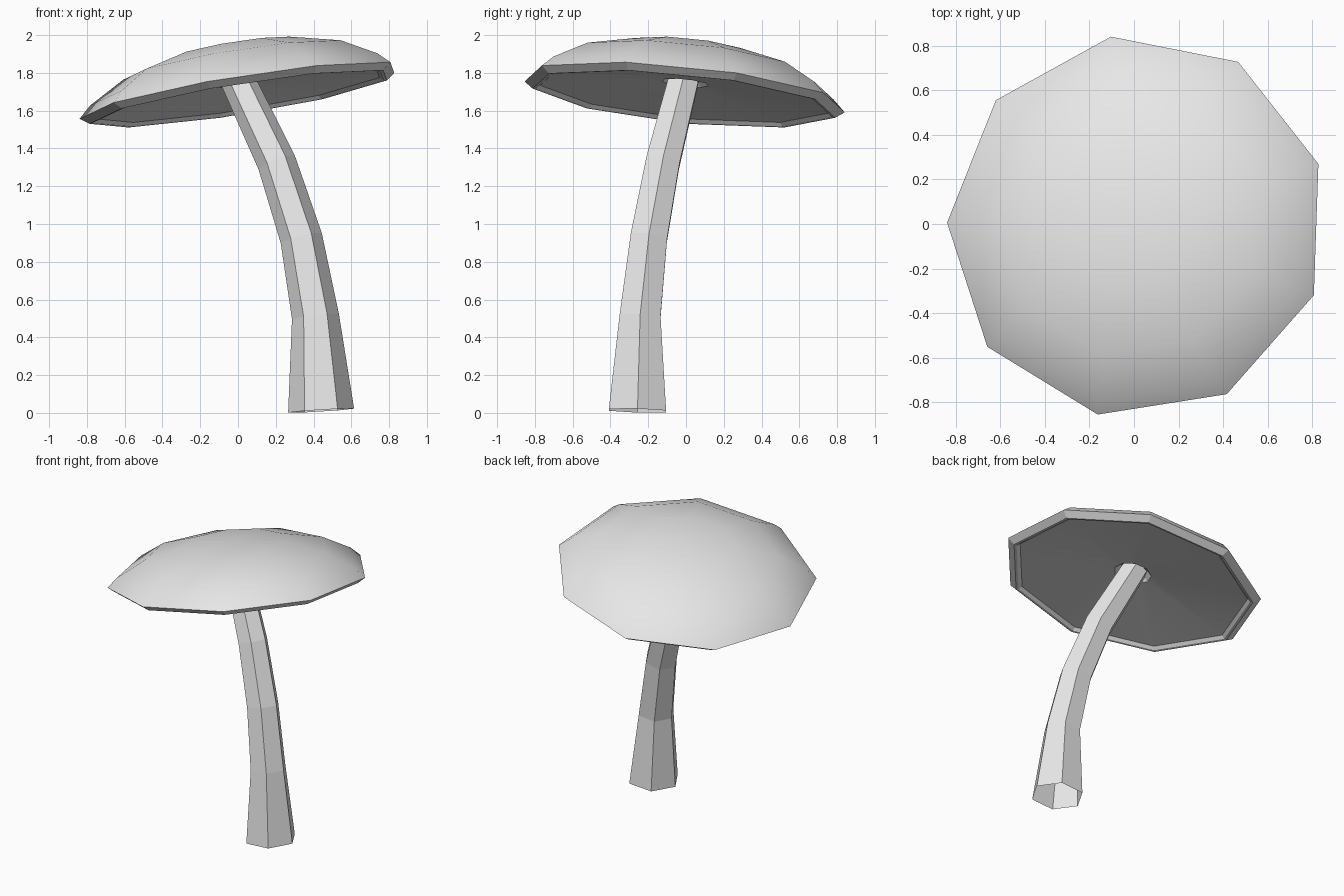
import bpy, bmesh
from math import cos, sin, radians
from mathutils import Vector, Matrix

default = bpy.data.objects.get("Cube")
if default:
    bpy.data.objects.remove(default, do_unlink=True)

mat = bpy.data.materials.new("pale_grey")
mat.use_nodes = True
COLOUR = (0.8, 0.8, 0.8, 1)
mat.diffuse_color = COLOUR
mat.node_tree.nodes["Principled BSDF"].inputs["Base Color"].default_value = COLOUR


def add_ring(bm, matrix, radius, height, sides, phase):
    """Add one polygon of vertices around the local z axis."""
    angles = [phase + radians(360 / sides) * i for i in range(sides)]
    return [bm.verts.new(matrix @ Vector((radius * cos(a), radius * sin(a), height)))
            for a in angles]


def bridge(bm, lower, upper, smooth=False):
    """Join two rings with quads."""
    n = len(lower)
    for i in range(n):
        j = (i + 1) % n
        bm.faces.new((lower[i], lower[j], upper[j], upper[i])).smooth = smooth


def mark_sharp(bm, ring):
    for i, v in enumerate(ring):
        edge = bm.edges.get((v, ring[(i + 1) % len(ring)]))
        if edge:
            edge.smooth = False


def finish(bm, name):
    mesh = bpy.data.meshes.new(name)
    bm.to_mesh(mesh)
    bm.free()
    mesh.materials.append(mat)
    obj = bpy.data.objects.new(name, mesh)
    bpy.context.collection.objects.link(obj)
    return obj


# Cap: nine-sided tilted dome with a thin lip and a shallow hollow underside
normal = Vector((-0.162, 0.102, 1)).normalized()
tilt = (Matrix.Translation((0.015, -0.01, 1.697))
        @ normal.to_track_quat('Z', 'Y').to_matrix().to_4x4())
# Keep the rim's starting corner aligned with +x after tilting
x_axis = (Vector((1, 0, 0)) - normal * normal.x).normalized()
y_axis = normal.cross(x_axis)
tilt = Matrix.Translation((0.015, -0.01, 1.697)) @ Matrix(
    (x_axis, y_axis, normal)).transposed().to_4x4()

R = 0.865
# (radius, height, smooth band) from the collar around the stem up to the crown
profile = [(0.085, 0.085, False), (0.125, 0.05, True), (0.9 * R, -0.015, False),
           (0.925 * R, -0.033, False), (0.945 * R, -0.035, False), (R, 0, True),
           (0.925 * R, 0.06, True), (0.7 * R, 0.167, True), (0.37 * R, 0.24, True)]
bm = bmesh.new()
rings = [add_ring(bm, tilt, r, h, 9, radians(18)) for r, h, s in profile]
for k in range(len(rings) - 1):
    bridge(bm, rings[k], rings[k + 1], profile[k][2])
apex = bm.verts.new(tilt @ Vector((0, 0, 0.262)))
crown = rings[-1]
for i in range(9):
    bm.faces.new((crown[i], crown[(i + 1) % 9], apex)).smooth = True
for ring in rings[:6]:
    mark_sharp(bm, ring)
bm.faces.new(list(reversed(rings[0])))
bmesh.ops.recalc_face_normals(bm, faces=bm.faces)
finish(bm, "cap")

# Stem: bent hexagonal tube, open at the bottom, tapering into the cap
path = [((0.44, -0.257, 0.012), 0.175), ((0.41, -0.243, 0.51), 0.125),
        ((0.335, -0.197, 0.925), 0.112), ((0.205, -0.123, 1.325), 0.103),
        ((-0.015, -0.005, 1.79), 0.09)]
points = [Vector(p) for p, r in path]
bm = bmesh.new()
stem_rings = []
for k, (p, r) in enumerate(path):
    along = (points[min(k + 1, len(points) - 1)] - points[max(k - 1, 0)]).normalized()
    frame = (Matrix.Translation(p)
             @ Vector((0, 0, 1)).rotation_difference(along).to_matrix().to_4x4())
    stem_rings.append(add_ring(bm, frame, r, 0, 6, 0))
for lower, upper in zip(stem_rings, stem_rings[1:]):
    bridge(bm, lower, upper)
finish(bm, "stem")
